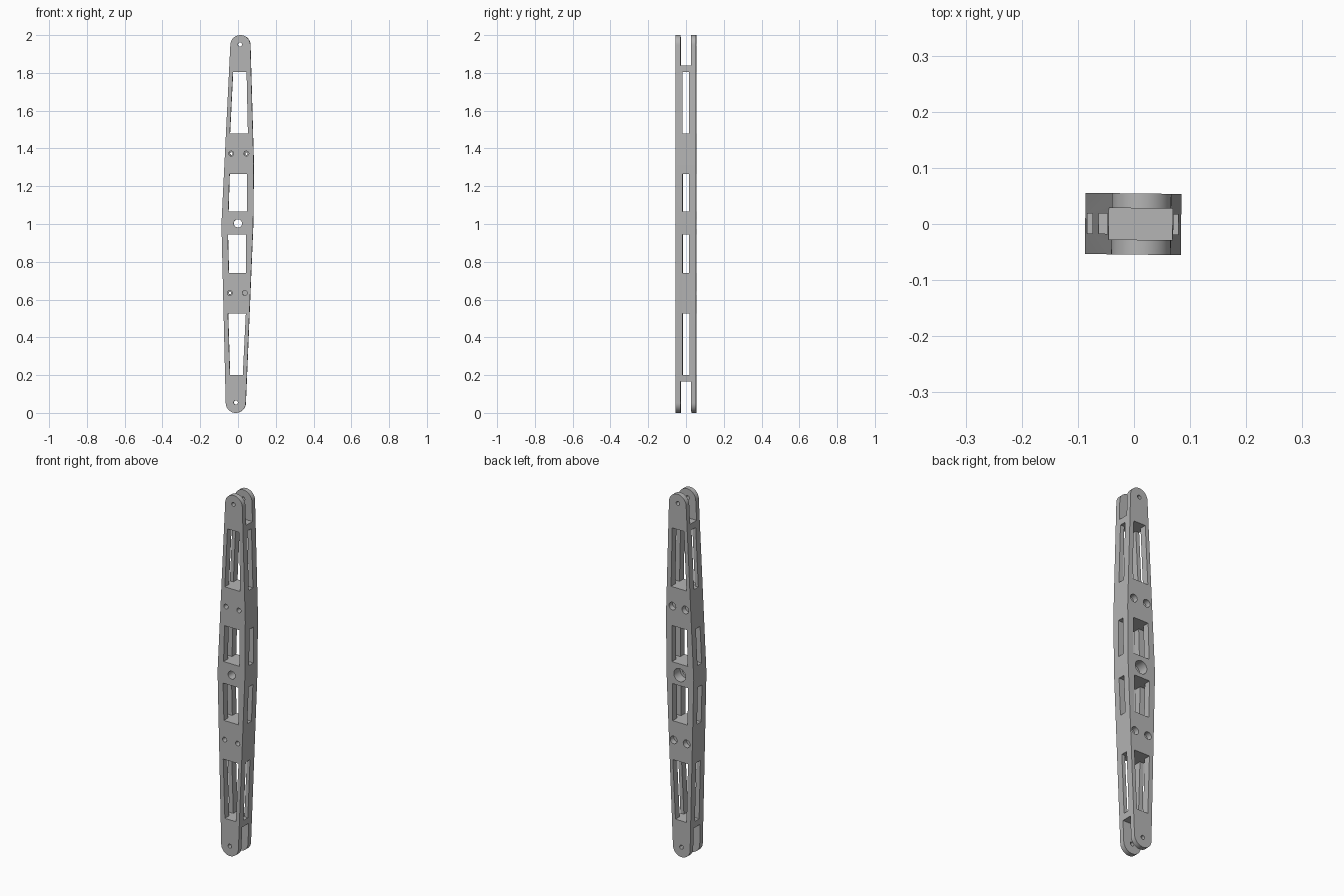
import bpy, bmesh, math
from mathutils import Matrix, Vector

cube = bpy.data.objects.get("Cube")
if cube:
    bpy.data.objects.remove(cube, do_unlink=True)

DEPTH = 0.109   # full thickness of the arm

grey = bpy.data.materials.new("plain grey")
grey.use_nodes = True
colour = (0.46, 0.46, 0.46, 1)
grey.diffuse_color = colour
grey.node_tree.nodes["Principled BSDF"].inputs["Base Color"].default_value = colour


def prism(name, outline, y0, y1):
    """Extrude an (x, z) outline along y."""
    bm = bmesh.new()
    face = bm.faces.new([bm.verts.new((x, y0, z)) for x, z in outline])
    new = bmesh.ops.extrude_face_region(bm, geom=[face])["geom"]
    verts = [v for v in new if isinstance(v, bmesh.types.BMVert)]
    bmesh.ops.translate(bm, verts=verts, vec=(0, y1 - y0, 0))
    bmesh.ops.recalc_face_normals(bm, faces=bm.faces)
    mesh = bpy.data.meshes.new(name)
    bm.to_mesh(mesh)
    bm.free()
    mesh.materials.append(grey)
    obj = bpy.data.objects.new(name, mesh)
    bpy.context.collection.objects.link(obj)
    return obj


def arc(x, z, radius, start, end, steps):
    angles = [math.radians(start + (end - start) * i / steps) for i in range(steps + 1)]
    return [(x + radius * math.cos(a), z + radius * math.sin(a)) for a in angles]


def cut(target, cutter):
    """Subtract a cutter and remove it."""
    cutter.hide_render = True
    mod = target.modifiers.new("cut", 'BOOLEAN')
    mod.operation = 'DIFFERENCE'
    mod.solver = 'EXACT'
    mod.object = cutter
    bpy.context.view_layer.objects.active = target
    bpy.ops.object.modifier_apply(modifier=mod.name)
    bpy.data.objects.remove(cutter, do_unlink=True)


def drill(target, x, z, radius, y0=-0.2, y1=0.2):
    cut(target, prism("drill", arc(x, z, radius, 0, 348.75, 31), y0, y1))


def box_cut(target, x, y, z0, z1):
    cut(target, prism("box_cutter", [(-x, z0), (x, z0), (x, z1), (-x, z1)], -y, y))


# Tapered arm with round ends, leaning slightly
outline = arc(0.013, 1.947, 0.053, 0, 180, 24)
outline += [(-0.087, 1.0)]
outline += arc(-0.0115, 0.053, 0.053, 180, 360, 24)
outline += [(0.081, 1.0), (0.084, 1.32)]
arm = prism("link_arm", outline, -DEPTH / 2, DEPTH / 2)

# Windows through the front: bottom z, left and right, then top z, left and right
windows = [
    (1.48, -0.042, 0.053, 1.805, -0.026, 0.046),
    (1.065, -0.050, 0.048, 1.265, -0.044, 0.048),
    (0.74, -0.048, 0.043, 0.945, -0.053, 0.043),
    (0.20, -0.042, 0.026, 0.525, -0.052, 0.042),
]
for z0, l0, r0, z1, l1, r1 in windows:
    cut(arm, prism("window_cutter", [(l0, z0), (r0, z0), (r1, z1), (l1, z1)], -0.2, 0.2))
    # Matching narrow window through the sides
    box_cut(arm, 0.2, 0.018, z0, z1)

# Fork slots at both ends
for z0, z1 in ((1.84, 2.2), (-0.2, 0.165)):
    box_cut(arm, 0.2, 0.028, z0, z1)

# Pivot hole, wider at the back
drill(arm, 0, 1.003, 0.022)
drill(arm, 0, 1.003, 0.036, 0.0, 0.2)

# Bolt holes, recessed front and back
for x, z in ((-0.035, 1.373), (0.045, 1.373), (-0.043, 0.635), (0.037, 0.635)):
    drill(arm, x, z, 0.007)
    drill(arm, x, z, 0.013, -0.2, -0.025)
    drill(arm, x, z, 0.021, 0.025, 0.2)

# Pin holes in the forks
for x, z in ((0.011, 1.95), (-0.011, 0.055)):
    drill(arm, x, z, 0.011)

# Slight twist about the upright axis
arm.data.transform(Matrix.Rotation(-0.012, 4, 'Z'))

bpy.ops.object.select_all(action='DESELECT')
arm.select_set(True)
bpy.context.view_layer.objects.active = arm
bpy.ops.object.shade_smooth_by_angle(angle=math.radians(25))
